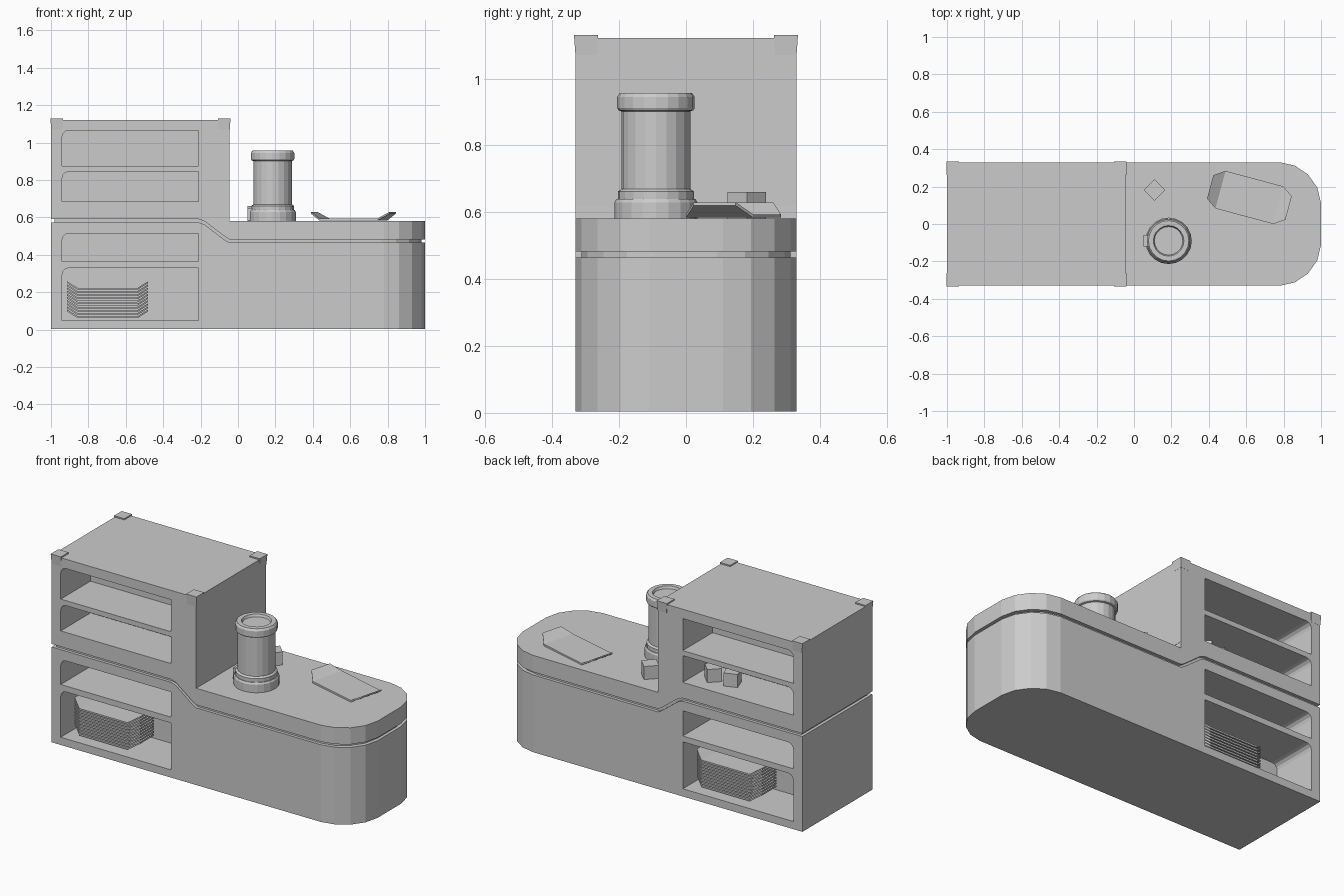
import bpy, bmesh, math
from mathutils import Matrix, Vector

if "Cube" in bpy.data.objects:
    bpy.data.objects.remove(bpy.data.objects["Cube"])


def finish(name, bm):
    bmesh.ops.recalc_face_normals(bm, faces=bm.faces)
    me = bpy.data.meshes.new(name)
    bm.to_mesh(me)
    bm.free()
    ob = bpy.data.objects.new(name, me)
    bpy.context.collection.objects.link(ob)
    return ob


def box(name, lo, hi, rot=0, taper=1):
    bm = bmesh.new()
    bmesh.ops.create_cube(bm, size=1)
    lo, hi = Vector(lo), Vector(hi)
    for v in bm.verts:
        k = taper if v.co.z < 0 else 1
        v.co = Vector((v.co.x * (hi.x - lo.x) * k, v.co.y * (hi.y - lo.y) * k, v.co.z * (hi.z - lo.z)))
    ob = finish(name, bm)
    ob.location = (lo + hi) / 2
    ob.rotation_euler.z = math.radians(rot)
    return ob


def loft(name, plan, zlo, zhi, inset=0):
    """Closed body over a y-symmetric plan, with floor and roof heights per station."""
    bm = bmesh.new()
    s = 1 - inset
    rows = []
    for (x, y), a, b in zip(plan, zlo, zhi):
        h = y - inset
        rows.append([bm.verts.new(c) for c in
                     ((x * s, -h, a), (x * s, h, a), (x * s, h, b), (x * s, -h, b))])
    for r, t in zip(rows, rows[1:]):
        for i in range(4):
            j = (i + 1) % 4
            bm.faces.new((r[i], r[j], t[j], t[i]))
    bm.faces.new(rows[0])
    bm.faces.new(rows[-1])
    return finish(name, bm)


def prism_y(name, pts, y0, y1):
    bm = bmesh.new()
    f = bm.faces.new([bm.verts.new((x, y0, z)) for x, z in pts])
    g = bmesh.ops.extrude_face_region(bm, geom=[f])["geom"]
    bmesh.ops.translate(bm, vec=(0, y1 - y0, 0), verts=[v for v in g if isinstance(v, bmesh.types.BMVert)])
    return finish(name, bm)


# Counter plan: straight sides with a rounded right end
plan = [(-1, .33), (-.21, .33), (-.18, .33), (-.07, .33), (-.046, .33), (-.045, .33), (.78, .33),
        (.86, .312), (.93, .265), (.98, .195), (1, .11)]
n = len(plan)
groove = [.582, .582, .572, .488, .474, .474] + [.474] * (n - 6)
low_top = [z - .009 for z in groove]
slab_bot = [z + .009 for z in groove]
slab_top = [.62] * 5 + [.582] * (n - 5)

base = loft("base_cabinet", plan, [.004] * n, low_top)
loft("counter_slab", plan, slab_bot, slab_top)
loft("groove_core", plan, [z - .03 for z in groove], [z + .03 for z in groove], .018)
upper = box("upper_cabinet", (-1, -.33, .62), (-.045, .33, 1.122))


# Shelf pockets on front and back, rounded at the outer top corner
def pocket(target, z0, z1):
    x0, x1, r = -.94, -.21, .035
    pts = [(x0, z0), (x1, z0), (x1, z1)]
    for i in range(4):
        a = math.pi / 2 * (1 + i / 3)
        pts.append((x0 + r + r * math.cos(a), z1 - r + r * math.sin(a)))
    for s in (-1, 1):
        cut = prism_y("pocket_cutter", pts, s * .36, s * .05)
        cut.hide_render = True
        cut.hide_set(True)
        m = target.modifiers.new("pocket", "BOOLEAN")
        m.operation = "DIFFERENCE"
        m.solver = "EXACT"
        m.object = cut


pocket(base, .05, .33)
pocket(base, .365, .515)
pocket(upper, .685, .845)
pocket(upper, .875, 1.066)

# Corner guards on the upper cabinet
for x in (-.969, -.074):
    for y in (-.299, .299):
        box("corner_guard", (x - .034, y - .036, 1.07), (x + .034, y + .036, 1.13), taper=.88)


# Trays: flat plate with flared, tapered ends
def tray_mesh():
    bm = bmesh.new()
    stations = [(-.217, .065, .036), (-.16, .104, 0), (.16, .104, 0), (.217, .065, .036)]
    rows = [[bm.verts.new(c) for c in ((x, -h, z), (x, h, z), (x, h, z + .01), (x, -h, z + .01))]
            for x, h, z in stations]
    for r, t in zip(rows, rows[1:]):
        for i in range(4):
            j = (i + 1) % 4
            bm.faces.new((r[i], r[j], t[j], t[i]))
    bm.faces.new(rows[0])
    bm.faces.new(rows[-1])
    return finish("counter_tray", bm)


tray = tray_mesh()
tray.location = (.617, .142, .584)
tray.rotation_euler.z = math.radians(-15)
for cx, cy in ((-.697, -.17), (-.453, .17)):
    for i in range(10):
        t = bpy.data.objects.new("stacked_tray", tray.data)
        bpy.context.collection.objects.link(t)
        t.location = (cx, cy, .062 + i * .0168)

# Canister: lathed profile with base ring, body and lid
profile = [(0, .582), (.124, .582), (.124, .63), (.118, .64), (.114, .64), (.114, .662), (.103, .67),
           (.103, .902), (.112, .905), (.116, .912), (.116, .945), (.108, .957), (.082, .957),
           (.076, .943), (0, .943)]
bm = bmesh.new()
vs = [bm.verts.new((r, 0, z)) for r, z in profile]
es = [bm.edges.new(p) for p in zip(vs, vs[1:])]
bmesh.ops.spin(bm, geom=vs + es, cent=(0, 0, 0), axis=(0, 0, 1), angle=math.tau, steps=20)
bmesh.ops.remove_doubles(bm, verts=bm.verts, dist=.0005)
can = finish("canister", bm)
can.location = (.185, -.09, 0)
box("canister_tab", (.05, -.12, .584), (.09, -.06, .65))

# Small cartons on the counter and the rear shelf
box("counter_carton", (.069, .141, .582), (.151, .223, .66), 45)
box("shelf_carton", (-.36, .16, .685), (-.28, .24, .763), 45)
box("shelf_carton", (-.48, .15, .685), (-.40, .23, .763), 20)
